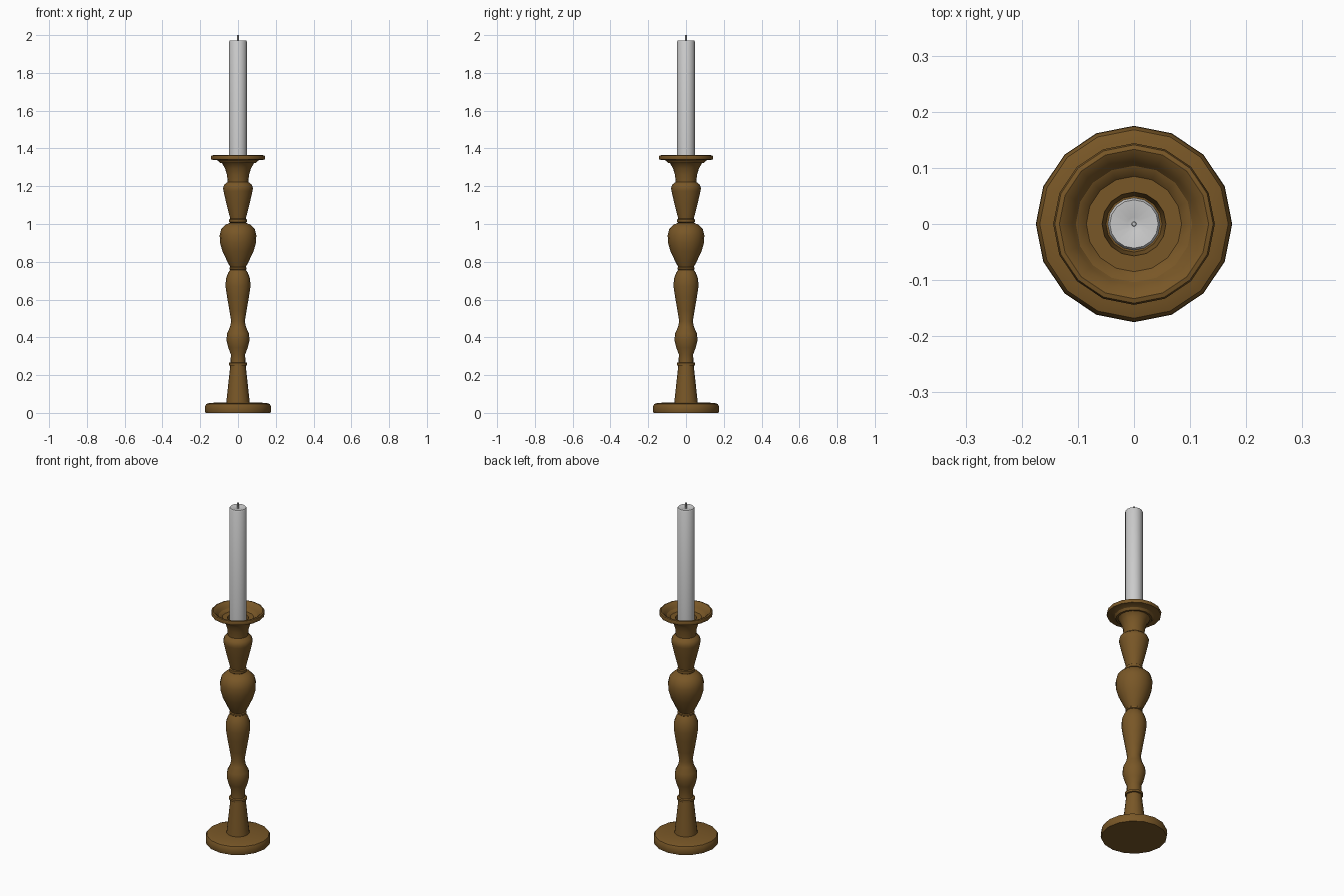
import bpy, bmesh
from math import cos, sin, pi, radians

SIDES = 16

def lathe(name, profile, sides=SIDES, color=None):
    """Revolve (radius, z) points around the z axis; ends are capped."""
    bm = bmesh.new()
    rings = []
    for r, z in profile:
        if r == 0:
            rings.append([bm.verts.new((0, 0, z))] * sides)
        else:
            rings.append([bm.verts.new((r * cos(2 * pi * i / sides), r * sin(2 * pi * i / sides), z))
                          for i in range(sides)])
    for a, b in zip(rings, rings[1:]):
        for i in range(sides):
            j = (i + 1) % sides
            quad = list(dict.fromkeys((a[i], a[j], b[j], b[i])))
            bm.faces.new(quad)
    bmesh.ops.recalc_face_normals(bm, faces=bm.faces)
    me = bpy.data.meshes.new(name)
    bm.to_mesh(me)
    bm.free()
    ob = bpy.data.objects.new(name, me)
    bpy.context.collection.objects.link(ob)
    if color:
        mat = bpy.data.materials.new(name + "_material")
        mat.diffuse_color = color
        me.materials.append(mat)
    bpy.ops.object.select_all(action='DESELECT')
    ob.select_set(True)
    bpy.context.view_layer.objects.active = ob
    bpy.ops.object.shade_smooth_by_angle(angle=radians(35))
    return ob

# Turned wooden holder, from the foot up to the drip dish and socket
holder = [
    # foot
    (0, 0), (0.172, 0), (0.175, 0.012), (0.174, 0.035), (0.168, 0.047), (0.15, 0.053), (0.062, 0.056),
    # tapered stem and lower ring
    (0.041, 0.25), (0.048, 0.252), (0.048, 0.265), (0.039, 0.268),
    # small bulb
    (0.038, 0.31), (0.051, 0.345), (0.061, 0.385), (0.058, 0.42), (0.042, 0.455), (0.036, 0.485),
    # long vase
    (0.045, 0.54), (0.058, 0.615), (0.066, 0.67), (0.064, 0.71), (0.052, 0.742), (0.042, 0.757),
    (0.046, 0.76), (0.046, 0.768), (0.041, 0.772),
    # large bulb
    (0.056, 0.80), (0.082, 0.855), (0.095, 0.90), (0.097, 0.94), (0.088, 0.975), (0.065, 0.997), (0.042, 1.006),
    # upper ring
    (0.047, 1.01), (0.047, 1.024), (0.041, 1.028),
    # upper cup
    (0.062, 1.11), (0.077, 1.175), (0.079, 1.19), (0.073, 1.208), (0.055, 1.222),
    # flared dish
    (0.058, 1.26), (0.069, 1.295), (0.085, 1.322), (0.108, 1.337), (0.142, 1.341),
    (0.144, 1.352), (0.141, 1.362), (0.133, 1.364), (0.122, 1.358), (0.110, 1.343), (0.095, 1.322),
    # dish floor and candle socket
    (0.057, 1.322), (0.050, 1.27), (0, 1.27),
]
lathe("candle_holder", holder, color=(0.19, 0.095, 0.02, 1))

# Candle with softly rounded rim and slight dip at the wick
lathe("candle", [(0, 1.27), (0.047, 1.27), (0.047, 1.965), (0.043, 1.972), (0.012, 1.969), (0, 1.964)])

# Wick
lathe("wick", [(0, 1.955), (0.005, 1.955), (0.004, 2.0), (0, 2.0)], sides=8)
